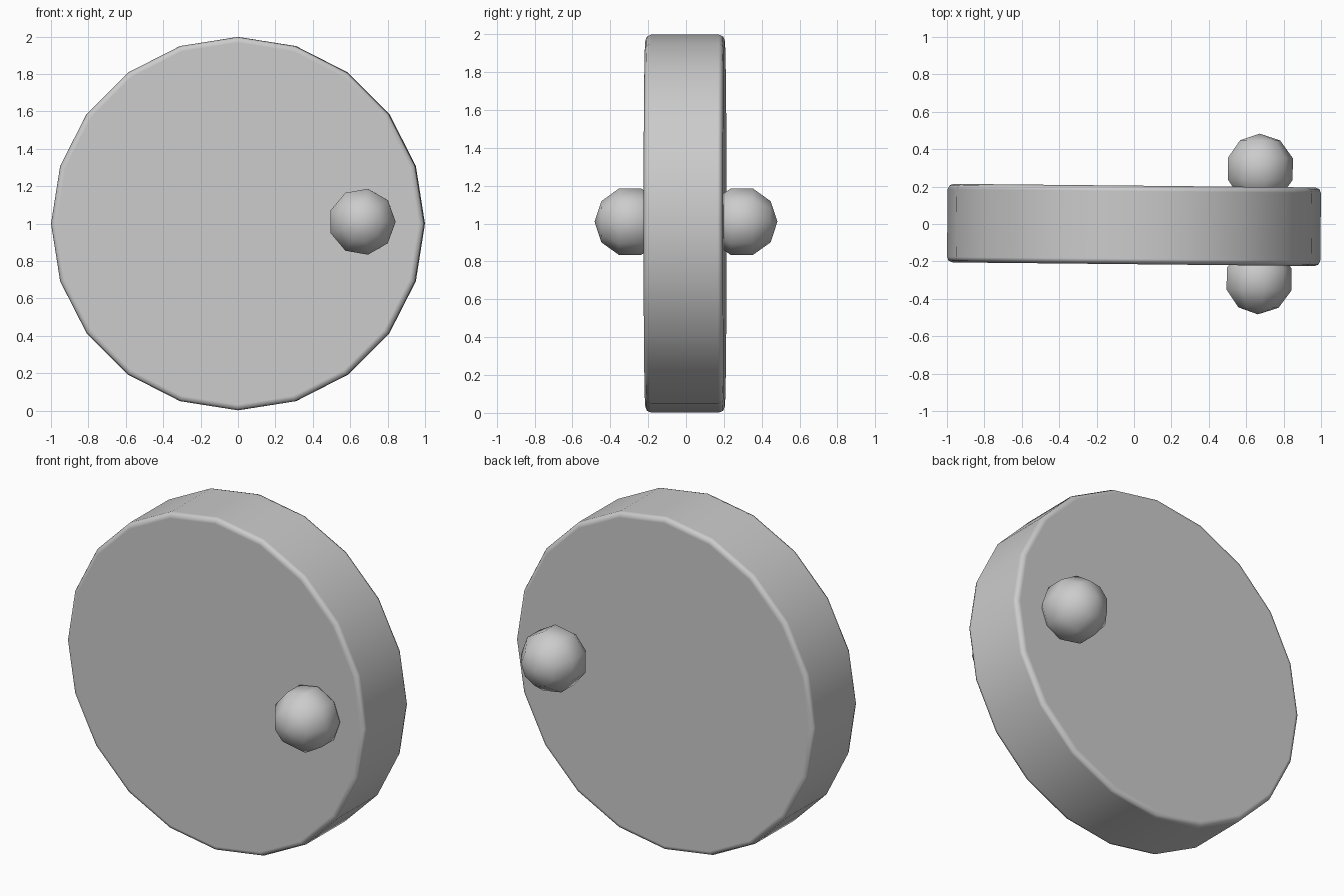
import bpy
import math
from mathutils import Matrix

if "Cube" in bpy.data.objects:
    bpy.data.objects.remove(bpy.data.objects["Cube"])

TILT = -0.01  # the whole piece is turned very slightly about z


def place(obj, loc):
    # lay the z axis along y, then apply the slight turn
    obj.data.transform(Matrix.Rotation(math.pi / 2, 4, 'X'))
    obj.location = loc
    obj.rotation_euler = (0, 0, TILT)


# Wheel: 20-sided disc with a softly bevelled rim
bpy.ops.mesh.primitive_cylinder_add(vertices=20, radius=0.998, depth=0.42)
disc = bpy.context.object
disc.name = "wheel_disc"
place(disc, (0, -0.005, 1.0))
bpy.ops.object.shade_smooth()
bevel = disc.modifiers.new("rim_bevel", 'BEVEL')
bevel.width = 0.03
bevel.segments = 2
bevel.limit_method = 'ANGLE'
bevel.angle_limit = math.radians(60)
bevel.harden_normals = True

# Knobs: low-poly spheres half sunk into each face, poles along y
for name, side in (("front_knob", -1), ("back_knob", 1)):
    bpy.ops.mesh.primitive_uv_sphere_add(segments=9, ring_count=5, radius=0.188)
    knob = bpy.context.object
    knob.name = name
    # turn so that a vertex points along +x
    first = max(knob.data.vertices, key=lambda v: v.co.xy.length).co
    knob.data.transform(Matrix.Rotation(-math.atan2(first.y, first.x), 4, 'Z'))
    place(knob, (0.667 + 0.003 * side, 0.295 * side, 1.01))
    bpy.ops.object.shade_smooth()
